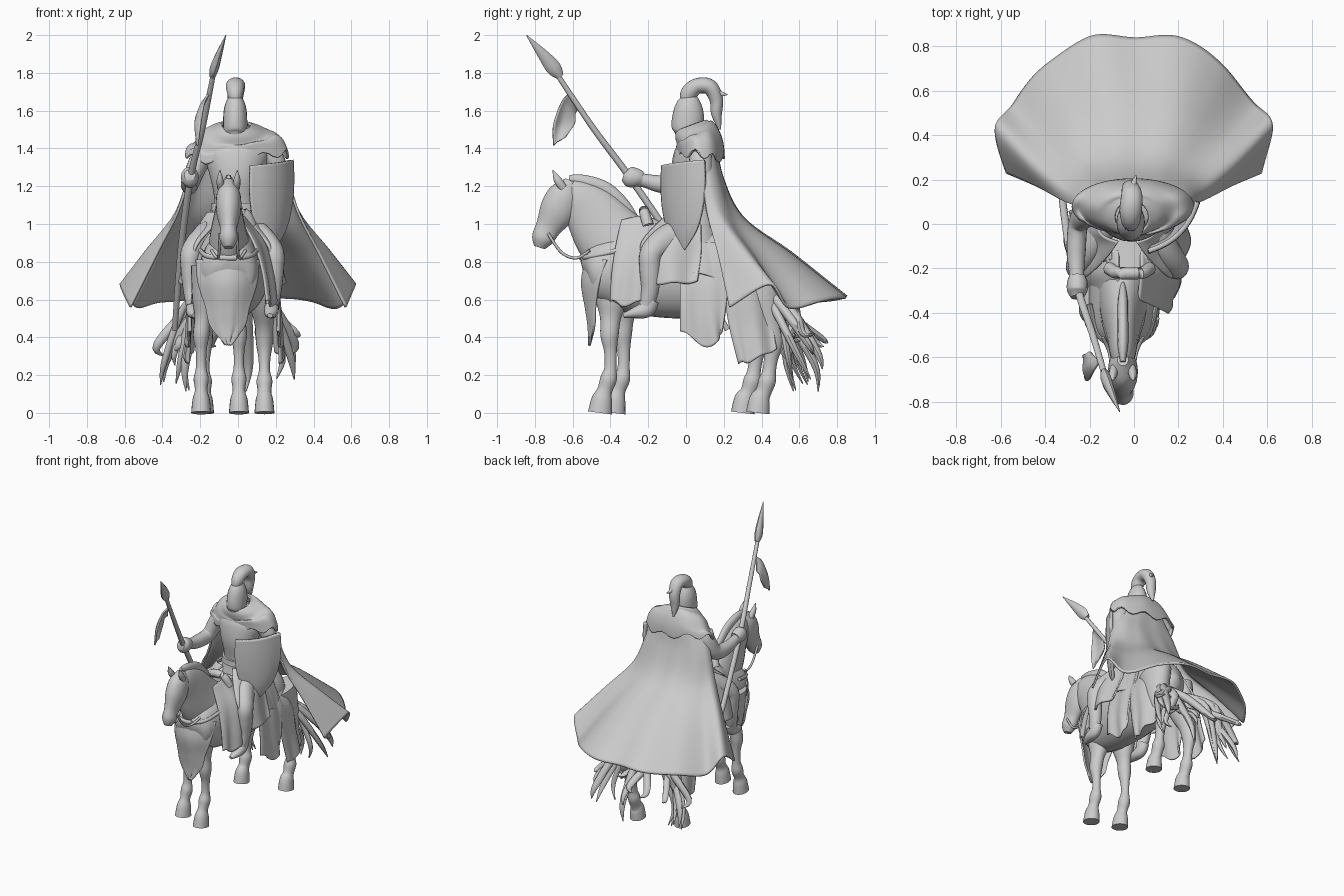
import bpy, bmesh, math, random
from mathutils import Vector

random.seed(4)


def spline(pts, n):
    """Sample n points of a smooth curve through pts (tuples of any length)."""
    out, m = [], len(pts) - 1
    for k in range(n):
        f = k / (n - 1) * m
        i = min(int(f), m - 1)
        t = f - i
        a, b, c, d = pts[max(i - 1, 0)], pts[i], pts[i + 1], pts[min(i + 2, m)]
        out.append(tuple(0.5 * (2 * q + (r - p) * t + (2 * p - 5 * q + 4 * r - s) * t * t
                                + (3 * q - p - 3 * r + s) * t ** 3)
                         for p, q, r, s in zip(a, b, c, d)))
    return out


def finish(name, bm, thick=0.0, angle=50):
    bmesh.ops.recalc_face_normals(bm, faces=bm.faces)
    me = bpy.data.meshes.new(name)
    bm.to_mesh(me)
    bm.free()
    ob = bpy.data.objects.new(name, me)
    bpy.context.collection.objects.link(ob)
    if thick:
        mod = ob.modifiers.new("thickness", 'SOLIDIFY')
        mod.thickness, mod.offset = thick, 0
    bpy.ops.object.select_all(action='DESELECT')
    ob.select_set(True)
    bpy.context.view_layer.objects.active = ob
    bpy.ops.object.shade_smooth_by_angle(angle=math.radians(angle))
    return ob


def tube(name, pts, steps=6, sides=20, caps=True, thick=0.0, rag=0.0):
    """Elliptical tube through (x, y, z, side radius, depth radius)."""
    bm, rings = bmesh.new(), []
    s = spline(pts, (len(pts) - 1) * steps + 1)
    for i, p in enumerate(s):
        t = (Vector(s[min(i + 1, len(s) - 1)][:3]) - Vector(s[max(i - 1, 0)][:3])).normalized()
        ref = Vector((1, 0, 0)) if abs(t.x) < 0.9 else Vector((0, 1, 0))
        u = (ref - t * ref.dot(t)).normalized()
        v = t.cross(u)
        ring = []
        for k in range(sides):
            a = 2 * math.pi * k / sides
            co = Vector(p[:3]) + u * max(p[3], .001) * math.cos(a) + v * max(p[4], .001) * math.sin(a)
            co.z += rag * (i / len(s)) ** 3 * math.sin(5 * a) * math.sin(3 * a + 1)
            ring.append(bm.verts.new(co))
        rings.append(ring)
    for a, b in zip(rings, rings[1:]):
        for k in range(sides):
            bm.faces.new((a[k], a[k - 1], b[k - 1], b[k]))
    if caps:
        bm.faces.new(rings[0])
        bm.faces.new(rings[-1])
    return finish(name, bm, thick)


def loft(name, rows, nu=24, nv=24, thick=0.012, fold=0.0, waves=5):
    """Cloth sheet through rows of points; folds grow towards the hem."""
    bm = bmesh.new()
    cols = list(zip(*[spline(r, nu) for r in rows]))
    grid = []
    for i, c in enumerate(cols):
        w = math.sin(2 * math.pi * waves * i / (nu - 1)) * fold
        line = []
        for j, p in enumerate(spline(c, nv)):
            g = w * j / (nv - 1)
            side = 1 if p[0] > 0 else -1
            line.append(bm.verts.new((p[0] + g * .6 * side, p[1] + g * .3, p[2] + g * .6)))
        grid.append(line)
    for a, b in zip(grid, grid[1:]):
        for j in range(nv - 1):
            bm.faces.new((a[j], b[j], b[j + 1], a[j + 1]))
    return finish(name, bm, thick)


# --- horse: barrel, neck, head, ears, mane ---
tube("horse_body", [(-.05, -.54, .74, .03, .04), (-.05, -.49, .75, .14, .15), (-.04, -.3, .75, .165, .22),
                    (-.02, 0, .74, .18, .24), (-.01, .22, .75, .18, .2), (0, .36, .74, .15, .17),
                    (0, .46, .72, .03, .04)], sides=28)
tube("horse_neck", [(-.04, -.28, .8, .13, .2), (-.05, -.4, .93, .1, .185), (-.05, -.5, 1.06, .072, .15),
                    (-.05, -.59, 1.15, .055, .1), (-.05, -.64, 1.19, .03, .05)])
tube("horse_head", [(-.05, -.61, 1.23, .025, .03), (-.05, -.64, 1.16, .062, .085), (-.05, -.68, 1.07, .066, .095),
                    (-.05, -.73, .98, .046, .068), (-.05, -.76, .92, .048, .058), (-.05, -.775, .875, .025, .03)])
for s in (-1, 1):
    x = -.05 + s * .04
    tube("horse_ear", [(x, -.65, 1.19, .02, .022), (x + s * .005, -.68, 1.235, .018, .022),
                       (x + s * .006, -.705, 1.285, .002, .002)], sides=10)
    tube("rein", [(-.05 + s * .045, -.73, .95, .008, .008), (-.05 + s * .05, -.66, .85, .008, .008),
                  (-.05 + s * .06, -.58, .82, .008, .008), (-.05 + s * .09, -.51, .86, .008, .008)], sides=8)
tube("mane", [(-.05, -.62, 1.24, .012, .02), (-.05, -.54, 1.225, .024, .035), (-.05, -.43, 1.185, .024, .04),
              (-.05, -.34, 1.11, .022, .035), (-.05, -.27, 1.03, .01, .02)], sides=12)

# --- horse legs: (x, y) is the hoof ---
FORE = [(.02, .05, .78, .075, .12), (.02, .05, .6, .068, .085), (.01, .045, .5, .045, .055), (0, .04, .41, .043, .048),
        (0, .045, .33, .029, .034), (0, .045, .24, .028, .032), (0, .035, .18, .04, .044), (0, .015, .12, .033, .04),
        (0, 0, .07, .046, .055), (0, -.01, 0, .053, .064)]
HIND = [(-.03, -.03, .78, .09, .14), (-.01, .01, .6, .075, .1), (0, .05, .47, .052, .065), (0, .07, .37, .045, .055),
        (0, .06, .29, .032, .038), (0, .05, .22, .03, .036), (0, .04, .17, .042, .046), (0, .02, .11, .036, .042),
        (0, 0, .07, .046, .055), (0, -.01, 0, .053, .062)]
for x, y, shape, name in ((-.195, -.375, FORE, "front_leg"), (.005, -.445, FORE, "front_leg"),
                          (-.18, .31, HIND, "hind_leg"), (.14, .39, HIND, "hind_leg")):
    flip = (-1 if x > 0 else 1) if shape is FORE else math.copysign(1, x)
    tube(name, [(x + flip * a, y + b, c, d, e) for a, b, c, d, e in shape], steps=4)

# --- tattered tail in bundles ---
for cx, tip, n in ((-.13, -.32, 9), (.1, .22, 9), (0, -.03, 4)):
    for k in range(n):
        r = random.uniform
        x0, x1, y1, z1 = cx + r(-.05, .05), tip + r(-.11, .08), r(.56, .77), r(.1, .42)
        w = r(.018, .03)
        tube("tail_strand", [(x0, .42, .66, .025, .025), ((x0 + x1) / 2, .53 + r(-.05, .05), .53 + r(-.04, .04), w, w),
                             (x1 + r(-.04, .04), y1 - r(.02, .07), (z1 + .5) / 2 - .04, w * .9, w * .7),
                             (x1, y1, z1, .003, .003)], steps=5, sides=8)

# --- horse cloth, both sides ---
PANELS = {
    "front_flap": [[(.04, -.34, 1.02), (.05, -.22, 1.04), (.05, -.12, 1.0)], [(.11, -.37, .88), (.15, -.25, .9), (.17, -.14, .88)],
                   [(.15, -.39, .74), (.19, -.28, .74), (.21, -.18, .72)], [(.17, -.4, .59), (.21, -.3, .57), (.22, -.18, .62)]],
    "saddle_cloth": [[(.08, -.16, 1.0), (.09, 0, 1.0), (.08, .2, 1.0)], [(.15, -.18, .9), (.16, 0, .9), (.16, .22, .88)],
                     [(.21, -.2, .76), (.22, 0, .74), (.22, .25, .7)]],
    "middle_panel": [[(.15, -.02, .9), (.16, .1, .9), (.16, .22, .9)], [(.21, -.03, .7), (.22, .1, .7), (.22, .22, .68)],
                     [(.23, -.03, .56), (.24, .1, .52), (.24, .21, .55)], [(.23, -.03, .43), (.25, .13, .35), (.24, .19, .43)]],
    "rear_panel": [[(.12, .15, .88), (.12, .28, .86), (.08, .4, .82)], [(.21, .19, .7), (.22, .31, .7), (.17, .44, .66)],
                   [(.23, .23, .46), (.24, .34, .46), (.2, .46, .46)], [(.24, .28, .26), (.26, .36, .28), (.22, .48, .34)]]}
for s in (-1, 1):
    for name, rows in PANELS.items():
        loft(name, [[(-.02 + s * x, y, z) for x, y, z in r] for r in rows], fold=.014, waves=2)
loft("chest_cloth", [[(-.055 + u * w, -.55 + d + u * u * c, z) for u in (-1, -.5, 0, .5, 1)]
                     for w, d, c, z in ((.165, .02, .11, .81), (.155, .0, .09, .69), (.115, .02, .05, .56),
                                        (.09, .035, .03, .46), (.012, .04, 0, .36))], fold=.006, waves=3)
tube("chest_strap", [(-.2, -.36, .86, .012, .014), (-.16, -.5, .83, .012, .014), (-.05, -.555, .82, .012, .014),
                     (.06, -.5, .83, .012, .014), (.1, -.36, .86, .012, .014)], sides=8)

# --- saddle ---
tube("saddle_pommel", [(-.11, -.2, .99, .03, .03), (-.07, -.22, 1.06, .028, .028), (.03, -.22, 1.06, .028, .028),
                       (.07, -.2, .99, .03, .03)], sides=12)
tube("saddle_seat", [(-.02, -.2, .98, .1, .04), (-.02, 0, .96, .13, .04), (-.02, .18, 1.0, .13, .06)])

# --- rider torso, mantle, helmet ---
tube("rider_torso", [(-.01, .05, .9, .17, .15), (-.01, .05, 1.02, .14, .12), (-.01, .04, 1.12, .115, .1),
                     (-.01, .03, 1.26, .14, .11), (-.01, .05, 1.38, .17, .11), (-.01, .05, 1.48, .07, .07)])
tube("belt", [(-.01, .04, 1.07, .135, .118), (-.01, .04, 1.11, .13, .115)], steps=2)
tube("shoulder_mantle", [(-.01, .03, 1.52, .075, .08), (-.01, .04, 1.495, .13, .1), (-.01, .06, 1.46, .2, .115),
                         (-.005, .075, 1.41, .25, .12), (-.005, .08, 1.36, .27, .12)],
     sides=48, caps=False, thick=.012, rag=.045)
tube("helmet", [(-.015, -.02, 1.44, .035, .04), (-.015, 0, 1.48, .06, .075), (-.015, .01, 1.55, .064, .085),
                (-.015, .015, 1.62, .057, .073), (-.015, .02, 1.67, .036, .045), (-.015, .02, 1.69, .008, .01)])
tube("plume", [(-.015, .0, 1.63, .025, .03), (-.015, .015, 1.69, .042, .045), (-.015, .06, 1.73, .05, .042),
               (-.01, .125, 1.725, .048, .042), (-.015, .16, 1.66, .04, .036), (-.02, .162, 1.58, .032, .028),
               (-.02, .18, 1.5, .006, .006)])
tube("plume_wisp", [(-.01, .14, 1.72, .02, .02), (.0, .185, 1.69, .014, .014), (.01, .22, 1.685, .002, .002)], sides=8)

# --- arms and legs of the rider ---
tube("spear_arm", [(-.15, .06, 1.4, .06, .06), (-.21, .05, 1.32, .055, .065), (-.25, 0, 1.22, .045, .055),
                   (-.26, -.12, 1.21, .043, .048), (-.258, -.22, 1.23, .034, .036), (-.255, -.25, 1.235, .036, .04)])
tube("spear_hand", [(-.255, -.23, 1.24, .035, .038), (-.255, -.26, 1.245, .046, .05), (-.255, -.3, 1.25, .046, .055),
                    (-.255, -.33, 1.26, .03, .03)], sides=14)
tube("shield_arm", [(.14, .07, 1.4, .06, .06), (.2, .08, 1.32, .055, .06), (.21, .09, 1.2, .045, .045),
                    (.16, .02, 1.15, .04, .04), (.12, -.02, 1.14, .035, .035)])
for s in (-1, 1):
    c = -.03
    tube("rider_leg", [(c + s * .08, .04, .96, .08, .09), (c + s * .155, -.09, .92, .065, .08),
                       (c + s * .215, -.18, .85, .058, .062), (c + s * .225, -.19, .76, .048, .056),
                       (c + s * .22, -.19, .66, .042, .048), (c + s * .21, -.21, .57, .036, .042)])
    tube("rider_boot", [(c + s * .21, -.18, .6, .036, .04), (c + s * .208, -.21, .55, .038, .045),
                        (c + s * .205, -.27, .53, .036, .03), (c + s * .2, -.33, .515, .014, .012)])
    loft("surcoat_skirt", [[(c + s * .04, -.08, 1.06), (c + s * .12, -.04, 1.06), (c + s * .13, .08, 1.06)],
                           [(c + s * .1, -.16, .99), (c + s * .17, -.06, .98), (c + s * .18, .08, .96)],
                           [(c + s * .19, -.24, .88), (c + s * .23, -.12, .86), (c + s * .21, .08, .84)],
                           [(c + s * .22, -.2, .74), (c + s * .27, -.12, .68), (c + s * .26, .06, .7)]], fold=.016, waves=2)

# --- shield, turned 45 degrees ---
shield = []
for w, z in ((.155, 1.325), (.16, 1.21), (.145, 1.08), (.1, .96), (.012, .865)):
    shield.append([(.175 + .707 * (u * w + .04 * (1 - u * u) * w / .15),
                    -.012 + .707 * (u * w - .04 * (1 - u * u) * w / .15),
                    z + .015 * u * (w / .155)) for u in (-1, -.5, 0, .5, 1)])
loft("shield", shield, thick=.022)

# --- spear with pennant ---
tube("spear_shaft", [(-.12, -.72, 1.85, .013, .013), (-.185, -.5, 1.52, .016, .016), (-.25, -.3, 1.25, .018, .018),
                     (-.3, -.05, .88, .018, .018), (-.335, .22, .44, .015, .015)], sides=12)
tube("spear_head", [(-.135, -.665, 1.78, .016, .02), (-.125, -.7, 1.825, .024, .04), (-.1, -.76, 1.9, .017, .028),
                    (-.064, -.845, 2.0, .002, .002)], sides=8)
loft("pennant", [[(-.155, -.62, 1.69), (-.175, -.6, 1.65), (-.195, -.575, 1.6)],
                 [(-.18, -.66, 1.64), (-.2, -.63, 1.62), (-.215, -.585, 1.58)],
                 [(-.2, -.7, 1.52), (-.225, -.655, 1.53), (-.225, -.59, 1.53)],
                 [(-.215, -.7, 1.415), (-.215, -.67, 1.44), (-.22, -.64, 1.46)]], nu=12, fold=.006, waves=1)

# --- billowing cape, half rows mirrored ---
HALF = [[(0, .15, 1.47), (.05, .15, 1.47), (.09, .14, 1.46), (.13, .12, 1.45), (.16, .09, 1.44), (.18, .06, 1.42)],
        [(0, .19, 1.25), (.08, .19, 1.25), (.14, .18, 1.26), (.2, .16, 1.27), (.24, .12, 1.28), (.25, .08, 1.28)],
        [(0, .3, 1.03), (.1, .3, 1.03), (.19, .27, 1.03), (.27, .23, 1.03), (.32, .17, 1.06), (.32, .11, 1.06)],
        [(0, .56, .84), (.15, .55, .84), (.28, .48, .83), (.4, .38, .81), (.48, .3, .86), (.43, .17, .84)],
        [(0, .835, .61), (.2, .84, .61), (.4, .71, .59), (.54, .54, .56), (.62, .44, .68), (.57, .23, .56)]]
loft("cape", [[(-x, y, z) for x, y, z in r[:0:-1]] + r for r in HALF], nu=90, nv=40, thick=.014, fold=.007, waves=5)
